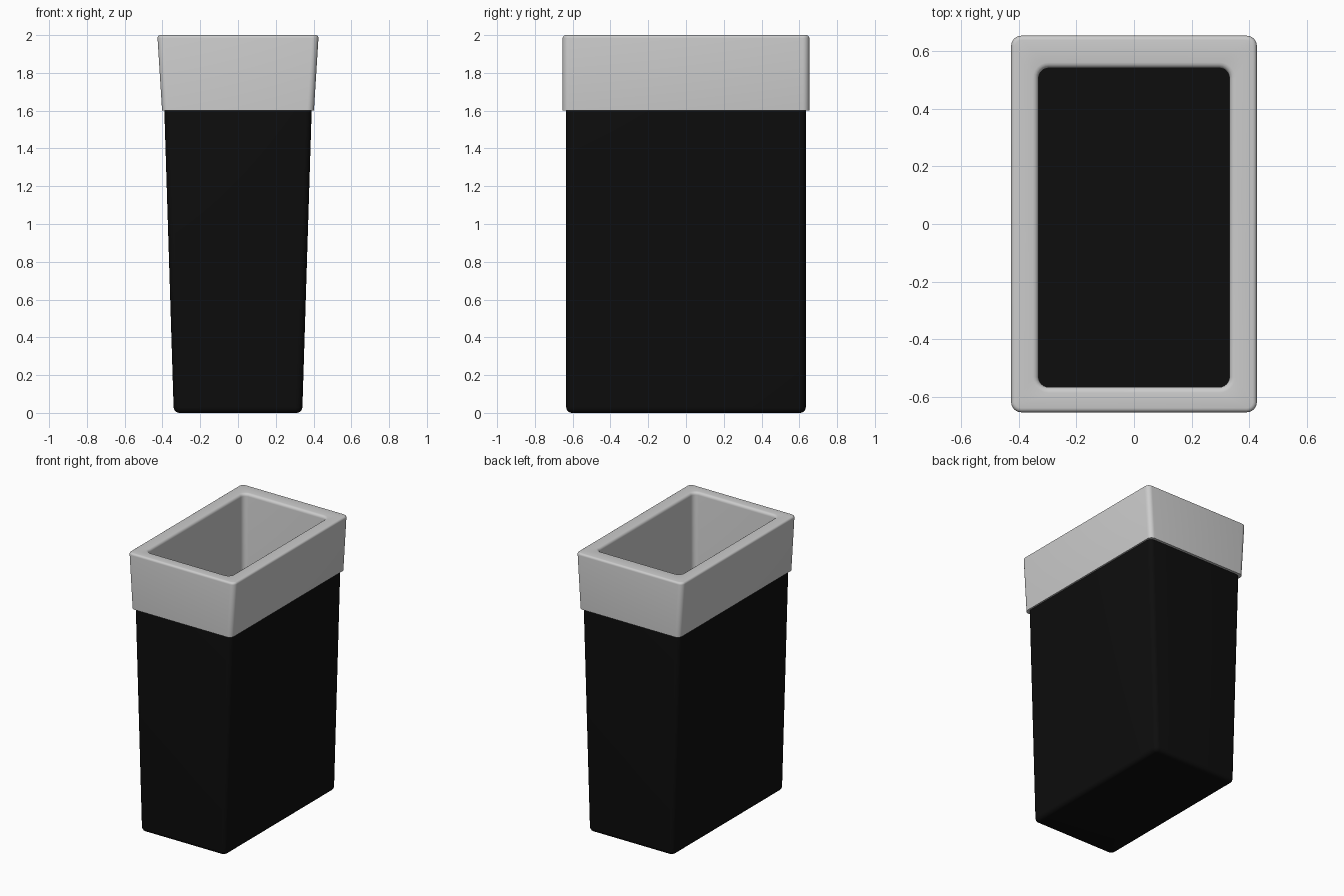
import bpy, bmesh
from math import sin, cos, pi

if "Cube" in bpy.data.objects:
    bpy.data.objects.remove(bpy.data.objects["Cube"])


def rounded_rect(hx, hy, z, r, cy=0.0, seg=6):
    """Rounded rectangle loop, counter-clockwise seen from above."""
    pts = []
    for k, (sx, sy) in enumerate([(1, 1), (-1, 1), (-1, -1), (1, -1)]):
        for i in range(seg + 1):
            a = k * pi / 2 + i / seg * pi / 2
            pts.append((sx * (hx - r) + r * cos(a),
                        cy + sy * (hy - r) + r * sin(a), z))
    return pts


def loft(name, loops, cap_first=False, cap_last=False, color=None):
    """Skin a list of equal-length loops into a smooth object."""
    bm = bmesh.new()
    rings = [[bm.verts.new(p) for p in lp] for lp in loops]
    n = len(rings[0])
    for a, b in zip(rings, rings[1:]):
        for i in range(n):
            j = (i + 1) % n
            bm.faces.new((a[i], a[j], b[j], b[i]))
    if cap_first:
        bm.faces.new(rings[0][::-1])
    if cap_last:
        bm.faces.new(rings[-1])
    me = bpy.data.meshes.new(name)
    bm.to_mesh(me)
    bm.free()
    ob = bpy.data.objects.new(name, me)
    bpy.context.collection.objects.link(ob)
    if color:
        mat = bpy.data.materials.new(name + "_black")
        mat.diffuse_color = color
        mat.use_nodes = True
        mat.node_tree.nodes["Principled BSDF"].inputs["Base Color"].default_value = mat.diffuse_color
        me.materials.append(mat)
    bpy.ops.object.select_all(action='DESELECT')
    ob.select_set(True)
    bpy.context.view_layer.objects.active = ob
    bpy.ops.object.shade_smooth_by_angle(angle=pi / 6)
    return ob


BLACK = (0.004, 0.004, 0.004, 1)
STEPS = [i / 4 * pi / 2 for i in range(5)]

# tapered black body with a rounded bottom edge
R = 0.03
body = []
for a in STEPS:
    inset = R * (1 - sin(a))
    body.append(rounded_rect(0.341 - inset, 0.634 - inset, R * (1 - cos(a)), 0.035 - inset * 0.8))
body.append(rounded_rect(0.39, 0.634, 1.6, 0.035))
loft("bin_body", body, cap_first=True, color=BLACK)

# grey collar: underside lip, flared sides, rounded top, then the inner walls
HX, HY, CY, FLOOR = 0.331, 0.553, -0.0125, 0.1
E, H = 0.015, 0.02
rim = [rounded_rect(0.39, 0.634, 1.6, 0.035), rounded_rect(0.402, 0.653, 1.6, 0.035)]
for a in STEPS:
    inset = E * (1 - cos(a))
    rim.append(rounded_rect(0.426 - inset, 0.653 - inset, 2 - E * (1 - sin(a)), 0.035 - inset))
for a in STEPS:
    grow = H * (1 - sin(a))
    rim.append(rounded_rect(HX + grow, HY + grow, 2 - H * (1 - cos(a)), 0.035 + grow, CY))
rim.append(rounded_rect(HX, HY, FLOOR, 0.035, CY))
loft("collar_and_liner", rim)

# black floor inside the bin
loft("inner_floor", [rounded_rect(HX, HY, FLOOR, 0.035, CY)], cap_last=True, color=BLACK)
